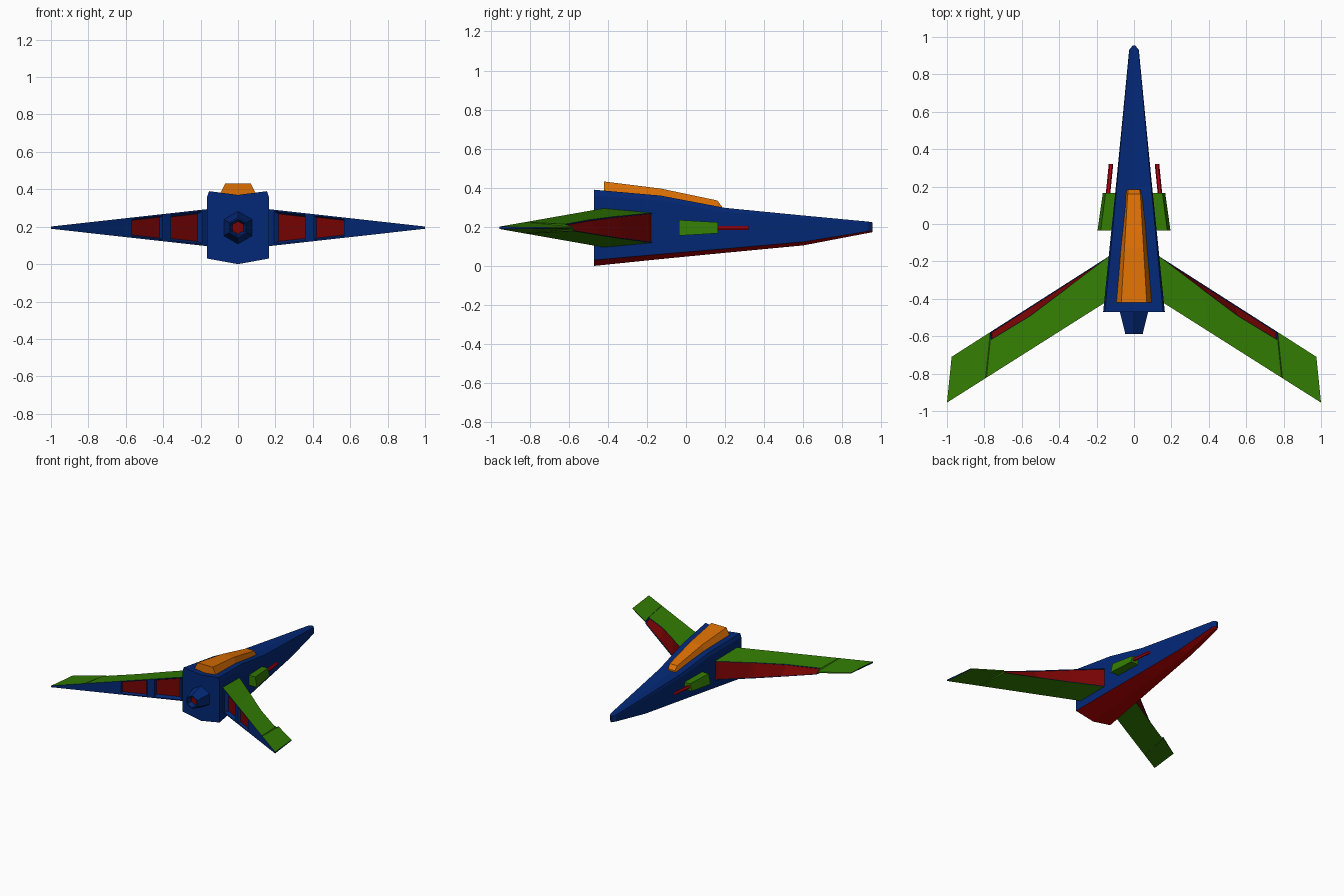
import bpy, bmesh, math
from mathutils import Vector

cube = bpy.data.objects.get("Cube")
if cube:
    bpy.data.objects.remove(cube, do_unlink=True)


def material(name, rgb):
    m = bpy.data.materials.new(name)
    m.use_nodes = True
    m.diffuse_color = (*rgb, 1)
    m.node_tree.nodes["Principled BSDF"].inputs["Base Color"].default_value = (*rgb, 1)
    return m


BLUE, GREEN, RED, ORANGE, KEEL, BARREL = range(6)
MATS = [material("navy blue", (0.001, 0.021, 0.18)),
        material("leaf green", (0.032, 0.2, 0.001)),
        material("dark red", (0.19, 0.001, 0.001)),
        material("amber orange", (0.72, 0.16, 0.001)),
        material("keel red", (0.42, 0.0, 0.0)),
        material("crimson", (0.5, 0.001, 0.006))]


def loft(name, rings, colour, caps=(BLUE, BLUE), recesses=(), mirror=False):
    """Skin closed rings; colour(i, j) gives the material of each side face.
    Each recess lists (i, j) faces sunk together as a red panel."""
    bm = bmesh.new()
    vs = [[bm.verts.new(p) for p in ring] for ring in rings]
    n = len(vs[0])
    faces = {}
    for i in range(len(vs) - 1):
        for j in range(n):
            k = (j + 1) % n
            f = bm.faces.new((vs[i][j], vs[i][k], vs[i + 1][k], vs[i + 1][j]))
            f.material_index = colour(i, j)
            faces[i, j] = f
    for ring, c in zip((vs[0], vs[-1]), caps):
        bm.faces.new(ring).material_index = c
    bmesh.ops.recalc_face_normals(bm, faces=bm.faces[:])
    for keys, border, slope, depth in recesses:
        panel = [faces[k] for k in keys]
        bmesh.ops.inset_region(bm, faces=panel, thickness=border, depth=0,
                               use_even_offset=True)
        bmesh.ops.inset_region(bm, faces=panel, thickness=slope, depth=-depth,
                               use_even_offset=True)
        for f in panel:
            f.material_index = RED
    me = bpy.data.meshes.new(name)
    bm.to_mesh(me)
    bm.free()
    for m in MATS:
        me.materials.append(m)
    ob = bpy.data.objects.new(name, me)
    bpy.context.collection.objects.link(ob)
    if mirror:
        ob.modifiers.new("Mirror", 'MIRROR').use_mirror_merge = False


# Hull: half width, keel, lower edge, upper edge, shoulder and spine heights
def hull_ring(y, w, keel, low, high, shoulder, spine):
    half = [(w, low), (w, high), (w * 0.94, shoulder)]
    pts = [(0, keel)] + half + [(0, spine)] + [(-x, z) for x, z in reversed(half)]
    return [(x, y, z) for x, z in pts]


hull = [hull_ring(-0.47, 0.165, 0, 0.03, 0.36, 0.39, 0.37),
        hull_ring(-0.13, 0.131, 0.035, 0.06, 0.335, 0.36, 0.345),
        hull_ring(0.2, 0.097, 0.067, 0.088, 0.275, 0.297, 0.287),
        hull_ring(0.6, 0.058, 0.105, 0.123, 0.245, 0.258, 0.254),
        hull_ring(0.93, 0.026, 0.168, 0.177, 0.217, 0.227, 0.225),
        hull_ring(0.955, 0.007, 0.173, 0.18, 0.215, 0.223, 0.222)]
loft("hull", hull, lambda i, j: KEEL if j in (0, 7) else BLUE)


# Canopy: trapezoid sections running down the spine
def canopy_ring(y, base, top, z_base, z_top):
    return [(-base, y, z_base), (base, y, z_base), (top, y, z_top), (-top, y, z_top)]


canopy = [canopy_ring(-0.42, 0.105, 0.068, 0.355, 0.432),
          canopy_ring(-0.13, 0.08, 0.051, 0.33, 0.396),
          canopy_ring(0.16, 0.046, 0.034, 0.28, 0.335),
          canopy_ring(0.185, 0.04, 0.03, 0.28, 0.303)]
loft("canopy", canopy, lambda i, j: ORANGE, (ORANGE, ORANGE))

# Wings: tapering box, front edge scooped back on top, sharp towards the tip
MID = 0.195


def wing_ring(t, setback, front):
    le = Vector((0.13, -0.17, 0)).lerp(Vector((0.975, -0.71, 0)), t)
    te = Vector((0.155, -0.42, 0)).lerp(Vector((1.0, -0.955, 0)), t)
    back = 0.1 + (0.006 - 0.1) * t
    lo, hi = MID - front, MID + front
    le_top = Vector((le.x, le.y, hi)).lerp(Vector((te.x, te.y, MID + back)), setback / 0.25)
    return [(le.x, le.y, lo), le_top, (te.x, te.y, MID + back), (te.x, te.y, MID - back)]


wing = [wing_ring(t, s, f) for t, s, f in (
    (0, 0, 0.077), (0.035, 0.003, 0.075), (0.25, 0.027, 0.059), (0.285, 0.032, 0.057),
    (0.495, 0.054, 0.039), (0.75, 0.047, 0.016), (0.756, 0, 0.005), (1, 0, 0.003))]


def wing_colour(i, j):
    if j == 2 or (j == 0 and i < 6):
        return BLUE
    return GREEN


loft("wings", wing, wing_colour, mirror=True,
     recesses=[([(i, 0) for i in range(5)], 0.004, 0.001, 0.004),
               ([(1, 2)], 0.008, 0.013, 0.025), ([(3, 2)], 0.008, 0.008, 0.018)])


# Engine: six-sided nozzle with a sunken red core
def hexagon(y, r):
    return [(r * math.sin(k * math.pi / 3), y, MID + r * math.cos(k * math.pi / 3))
            for k in range(6)]


loft("engine_nozzle", [hexagon(y, r) for y, r in (
    (-0.46, 0.09), (-0.587, 0.054), (-0.587, 0.046), (-0.55, 0.034))],
    lambda i, j: BLUE, (BLUE, RED))


# Gun pods on the hull sides
def pod_ring(y, top, bottom, h):
    return [(0.07, y, MID - h), (bottom, y, MID - h), (top, y, MID + h), (0.07, y, MID + h)]


loft("gun_pods", [pod_ring(-0.035, 0.178, 0.195, 0.04), pod_ring(0.165, 0.152, 0.167, 0.028)],
     lambda i, j: GREEN, (GREEN, GREEN), mirror=True)


# Gun barrels
def barrel_ring(x, y, r):
    return [(x + r * math.cos(k * math.pi / 3), y, MID + r * math.sin(k * math.pi / 3))
            for k in range(6)]


loft("gun_barrels", [barrel_ring(0.14, 0.15, 0.012), barrel_ring(0.123, 0.32, 0.012)],
     lambda i, j: BARREL, (BARREL, BARREL), mirror=True)
